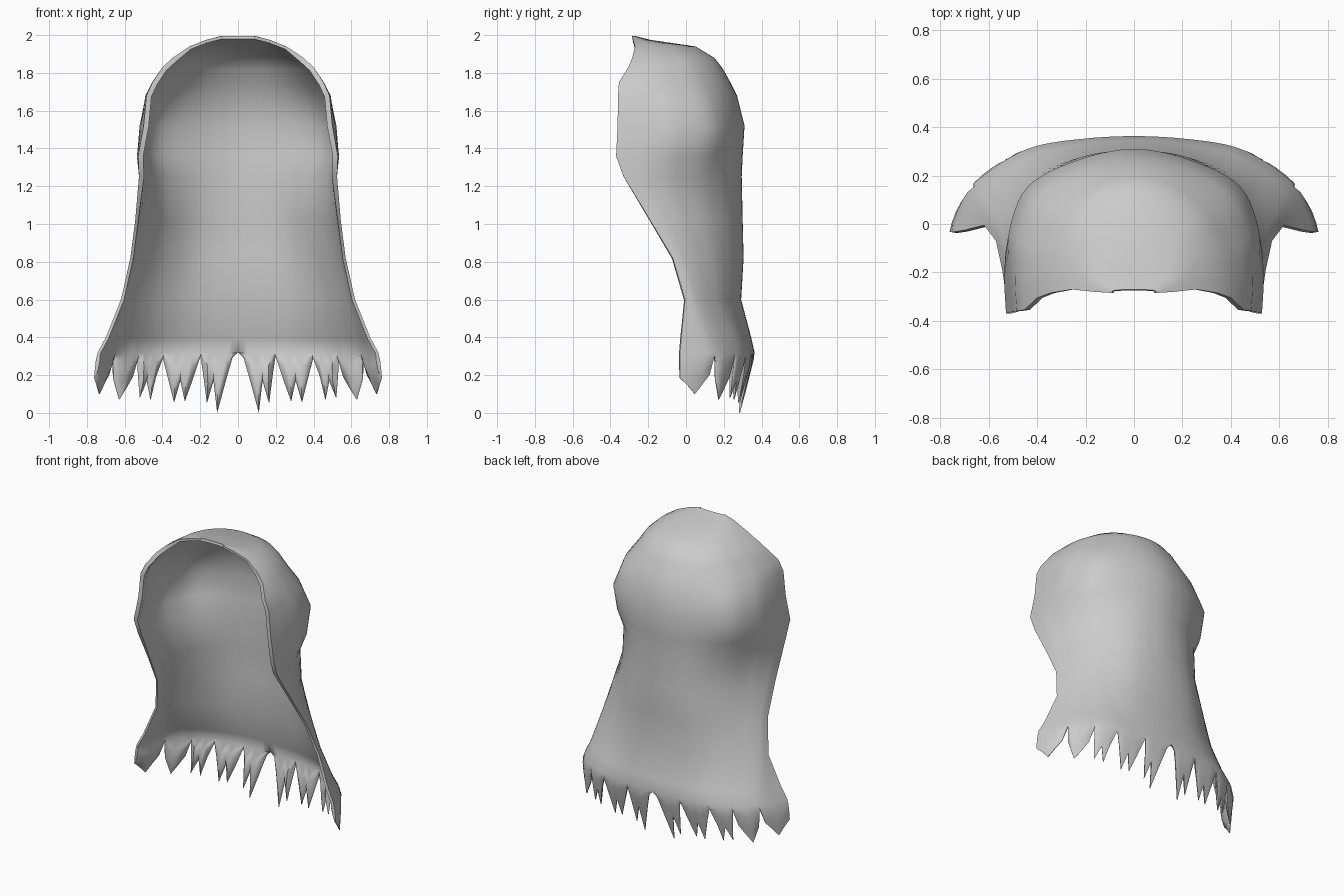
import bpy, math
from mathutils import Vector

cube = bpy.data.objects.get("Cube")
if cube:
    bpy.data.objects.remove(cube, do_unlink=True)

mat = bpy.data.materials.new("light_grey")
mat.use_nodes = True
grey = (0.6, 0.6, 0.6, 1)
mat.diffuse_color = grey
mat.node_tree.nodes["Principled BSDF"].inputs["Base Color"].default_value = grey

# Horizontal sections: height, half width, back y, front edge y,
# shape (0 = dome, 1 = neck, 2 = hem)
ROWS = [
    (1.995, .09, -.27, -.285, 0), (1.975, .17, -.19, -.28, .3),
    (1.94, .26, .05, -.27, .6), (1.88, .35, .15, -.285, .6),
    (1.83, .405, .19, -.305, .6), (1.75, .46, .235, -.355, .5),
    (1.68, .495, .27, -.36, .3), (1.52, .515, .31, -.362, 0),
    (1.36, .54, .30, -.37, .3), (1.25, .53, .295, -.33, .65),
    (1.02, .545, .30, -.19, .95), (.82, .57, .305, -.07, 1),
    (.60, .62, .292, -.005, 1.1), (.40, .705, .345, -.025, 1.75),
    (.32, .75, .363, -.032, 2),
]
# Half-section shapes from centre back to front edge (width share, depth share)
SHAPES = [
    [(0, 0), (.46, .07), (.85, .23), (1, .5), (1, .75), (.97, 1)],
    [(0, 0), (.39, .08), (.68, .33), (.87, .62), (.97, .85), (1, 1)],
    [(0, 0), (.265, .025), (.53, .1), (.71, .255), (.88, .53), (.99, 1)],
]

# Ragged lower edge: position along the section, height
TUFTS = [
    (0, .32), (.15, .29), (.28, .20), (.55, 0), (.65, .17), (.82, .05), (.92, .2),
    (1, .30), (1.2, .17), (1.38, .06), (1.5, .17), (1.65, .055), (1.85, .2),
    (2, .29), (2.2, .19), (2.37, .07), (2.55, .17), (2.8, .08), (2.92, .2),
    (3, .29), (3.12, .19), (3.3, .14), (3.57, .07), (3.88, .18),
    (4, .30), (4.12, .2), (4.3, .16), (4.55, .1), (4.8, .15), (5, .185),
]


def spline(pts, t):
    """Catmull-Rom point on a list of keys, mirrored at the centre back."""
    i = min(int(t), len(pts) - 2)
    f = t - i
    p1, p2 = Vector(pts[i]), Vector(pts[i + 1])
    p0 = Vector(pts[i - 1]) if i else Vector((-p2.x, p2.y))
    p3 = Vector(pts[i + 2]) if i + 2 < len(pts) else 2 * p2 - p1
    return 0.5 * (2 * p1 + (p2 - p0) * f + (2 * p0 - 5 * p1 + 4 * p2 - p3) * f * f
                  + (3 * p1 - p0 - 3 * p2 + p3) * f ** 3)


def section(row, t):
    z, w, back, front, shape = row
    s = min(int(shape), 1)
    keys = [Vector(a).lerp(Vector(b), shape - s)
            for a, b in zip(SHAPES[s], SHAPES[s + 1])]
    p = spline(keys, t)
    return Vector((p.x * w, back + (front - back) * p.y, z))


# Hood and drape rows, with a thickness weight for each vertex
verts, weights = [], []
for row in ROWS:
    for t, _ in TUFTS:
        verts.append(section(row, t))
        # The rim of the hood is a thicker lip
        weights.append(.42 if t > 4.7 and 1.2 < row[0] < 1.9 else .25)

# Tuft rows puff out, curl inward and taper to points
for share, swell in ((.3, .65), (.65, .5), (1, .08)):
    for t, tip in TUFTS:
        p = section(ROWS[-1], t)
        drop = ROWS[-1][0] - tip
        puff = min(1, max(0, drop - .03) / .12) if t < 5 else .3
        p.z -= drop * share
        d = drop * share / .32
        p.x *= 1 + .03 * swell * puff + .06 * d * (t / 5)
        p.y *= 1 + .03 * swell * puff
        p.y -= .075 * d * max(p.y, 0) / .36
        verts.append(p)
        weights.append(.2 + (swell - .2) * puff if share < 1 else swell)

n = len(TUFTS)
faces = [(r * n + c, r * n + c + 1, (r + 1) * n + c + 1, (r + 1) * n + c)
         for r in range(len(verts) // n - 1) for c in range(n - 1)]
mesh = bpy.data.meshes.new("hooded_drape")
mesh.from_pydata(verts, [], faces)
# Face the sheet outward
mid = mesh.polygons[6 * (n - 1) + 2]
if mid.normal.y < 0:
    mesh.flip_normals()
mesh.materials.append(mat)
drape = bpy.data.objects.new("hooded_drape", mesh)
bpy.context.collection.objects.link(drape)

group = drape.vertex_groups.new(name="thickness")
for i, w in enumerate(weights):
    group.add([i], w, 'REPLACE')

# Mirror the half and give the sheet an inner side
mirror = drape.modifiers.new("mirror", 'MIRROR')
mirror.use_clip = True
solid = drape.modifiers.new("solidify", 'SOLIDIFY')
solid.thickness = .065
solid.offset = -1
solid.vertex_group = "thickness"

bpy.ops.object.select_all(action='DESELECT')
drape.select_set(True)
bpy.context.view_layer.objects.active = drape
for name in ("mirror", "solidify"):
    bpy.ops.object.modifier_apply(modifier=name)
bpy.ops.object.shade_smooth_by_angle(angle=math.radians(60))
